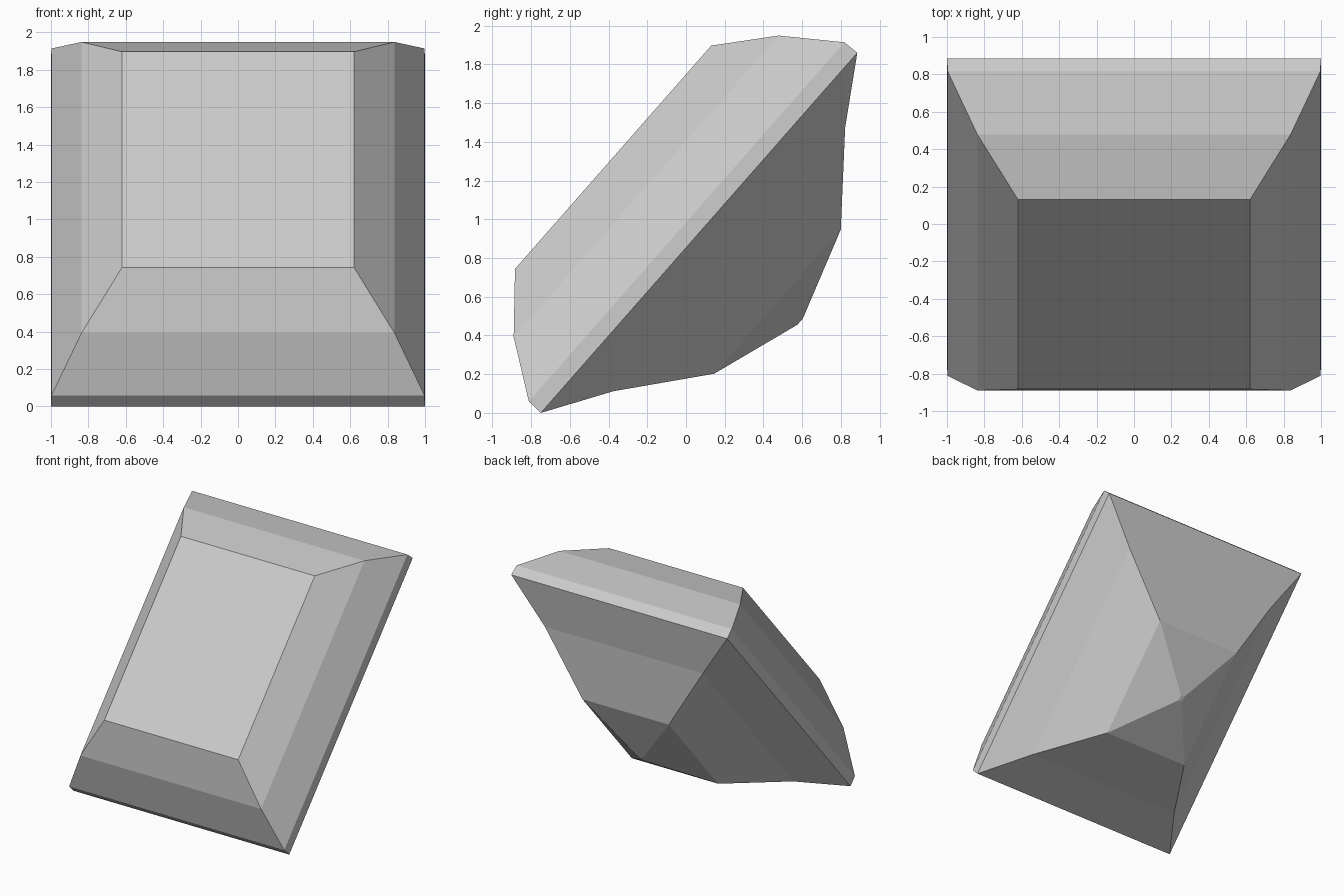
import bpy, bmesh, math

if "Cube" in bpy.data.objects:
    bpy.data.objects.remove(bpy.data.objects["Cube"])

# Step-cut gem: half width 1, half length 1.238, tilted about x
HALF_LENGTH = 1.238

# (scale of the rectangle, height above lower girdle edge), culet to table
STEPS = [
    (0.017, -0.695),  # tiny culet
    (0.40, -0.539),   # lower pavilion step
    (0.732, -0.208),  # upper pavilion step
    (1.0, 0.0),       # girdle bottom
    (0.997, 0.086),   # girdle top
    (0.837, 0.364),   # crown step
    (0.62, 0.591),    # table
]

bm = bmesh.new()


def ring(scale, height):
    return [bm.verts.new((sx * scale, sy * scale * HALF_LENGTH, height))
            for sx, sy in ((-1, -1), (1, -1), (1, 1), (-1, 1))]


# Stack the rectangles and bridge them with flat facets
rings = [ring(s, h) for s, h in STEPS]
for low, high in zip(rings, rings[1:]):
    for i in range(4):
        j = (i + 1) % 4
        bm.faces.new((low[i], low[j], high[j], high[i]))

# Culet and table
bm.faces.new(rings[0][::-1])
bm.faces.new(rings[-1])
bmesh.ops.recalc_face_normals(bm, faces=bm.faces)

mesh = bpy.data.meshes.new("step_cut_gem")
bm.to_mesh(mesh)
bm.free()
gem = bpy.data.objects.new("step_cut_gem", mesh)
bpy.context.collection.objects.link(gem)

# Lean the gem so it rests on its front girdle edge
gem.rotation_euler.x = math.radians(48.69)
gem.location = (0, 0.0675, 0.93)
